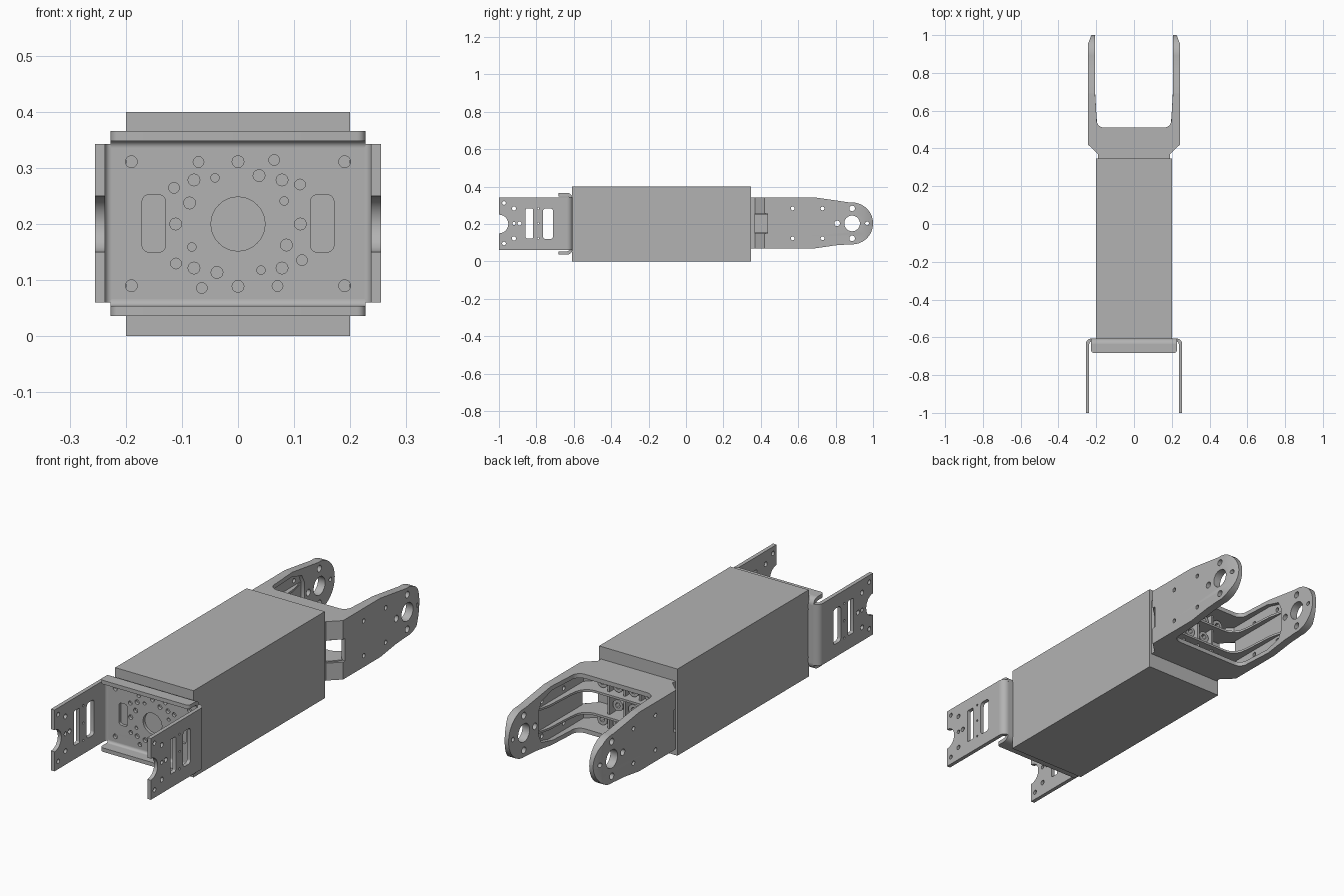
import bpy, bmesh, math
from mathutils import Vector

if "Cube" in bpy.data.objects:
    bpy.data.objects.remove(bpy.data.objects["Cube"])

grey = bpy.data.materials.new("light_grey")
grey.diffuse_color = (0.45, 0.45, 0.45, 1)
grey.use_nodes = True
grey.node_tree.nodes["Principled BSDF"].inputs["Base Color"].default_value = grey.diffuse_color
CZ = 0.203  # height of the long axis

MAPS = {'x': lambda u, v, w: Vector((w, u, v)),   # profile in y,z
        'y': lambda u, v, w: Vector((u, w, v)),   # profile in x,z
        'z': lambda u, v, w: Vector((u, v, w))}   # profile in x,y


def arc(cx, cy, r, a0, a1, n=12):
    return [(cx + r * math.cos(math.radians(a0 + (a1 - a0) * i / n)),
             cy + r * math.sin(math.radians(a0 + (a1 - a0) * i / n))) for i in range(n + 1)]


def circle(cx, cy, r, n=20):
    return arc(cx, cy, r, 0, 360 - 360 / n, n - 1)


def rect(x0, x1, y0, y1, r=0):
    if not r:
        return [(x0, y0), (x1, y0), (x1, y1), (x0, y1)]
    return (arc(x1 - r, y1 - r, r, 0, 90, 5) + arc(x0 + r, y1 - r, r, 90, 180, 5)
            + arc(x0 + r, y0 + r, r, 180, 270, 5) + arc(x1 - r, y0 + r, r, 270, 360, 5))


def plate(name, axis, w0, w1, outer, holes=(), edit=None):
    """Extrude a 2D outline with holes from w0 to w1 along an axis."""
    cu = bpy.data.curves.new(name, 'CURVE')
    cu.dimensions, cu.fill_mode, cu.extrude = '2D', 'BOTH', abs(w1 - w0) / 2
    for loop in [outer, *holes]:
        sp = cu.splines.new('POLY')
        sp.points.add(len(loop) - 1)
        for p, (u, v) in zip(sp.points, loop):
            p.co = (u, v, 0, 1)
        sp.use_cyclic_u = True
    tmp = bpy.data.objects.new(name + "_outline", cu)
    bpy.context.collection.objects.link(tmp)
    bpy.context.view_layer.update()
    me = bpy.data.meshes.new_from_object(tmp.evaluated_get(bpy.context.evaluated_depsgraph_get()))
    bpy.data.objects.remove(tmp)
    bm = bmesh.new()
    bm.from_mesh(me)
    for v in bm.verts:
        v.co = MAPS[axis](v.co.x, v.co.y, v.co.z + (w0 + w1) / 2)
    bmesh.ops.remove_doubles(bm, verts=bm.verts, dist=1e-5)
    if edit:
        edit(bm)
    bmesh.ops.recalc_face_normals(bm, faces=bm.faces)
    bm.to_mesh(me)
    bm.free()
    me.name = name
    me.materials.clear()
    me.materials.append(grey)
    ob = bpy.data.objects.new(name, me)
    bpy.context.collection.objects.link(ob)
    bpy.ops.object.select_all(action='DESELECT')
    ob.select_set(True)
    bpy.context.view_layer.objects.active = ob
    bpy.ops.object.shade_smooth_by_angle(angle=math.radians(30))
    return ob


def flip(loop, s):
    return [(u * s, v) for u, v in loop]


# main body
plate("body", 'y', -0.61, 0.348, rect(-0.2, 0.2, 0, 0.4))

# front bracket: base plate with hole pattern
holes = [circle(0, 0.2, 0.048, 40)]
for k in range(4):
    for radius, ang, r in ((0.111, 0, .0105), (0.111, 45, .0105), (0.131, 32.5, .0095),
                           (0.131, 60.5, .0095), (0.092, 26.5, .0075), (0.094, 66.5, .0105)):
        a = math.radians(ang + 90 * k)
        holes.append(circle(radius * math.cos(a), 0.2 + radius * math.sin(a), r))
for s in (-1, 1):
    holes += [circle(s * 0.19, z, .0105) for z in (0.09, 0.311)]
    holes.append(flip(rect(0.129, 0.171, 0.15, 0.252, 0.012), s))
plate("bracket_base", 'y', -0.624, -0.606, rect(-0.225, 0.225, 0.066, 0.336), holes)

# bracket side flanges with their bends
flange = [(-0.636, 0.06), (-0.636, 0.343), (-1, 0.343)] + arc(-1, 0.2, 0.05, 90, -90, 16) + [(-1, 0.06)]
fholes = [rect(-0.857, -0.818, 0.123, 0.283, 0.006), rect(-0.765, -0.71, 0.12, 0.283, 0.015)]
fholes += [circle(y, z, r) for y, z, r in (
    (-.973, .312, .01), (-.973, .096, .01), (-.92, .283, .011), (-.92, .123, .011), (-.92, .203, .009),
    (-.89, .203, .011), (-.79, .283, .005), (-.79, .123, .005), (-.79, .203, .005))]
bend = arc(0, 0, 0.03, 0, 90, 8) + arc(0, 0, 0.012, 90, 0, 8)
for s, side in ((1, "right"), (-1, "left")):
    plate("bracket_flange_" + side, 'x', s * 0.237, s * 0.255, flange, fholes)
    plate("bracket_bend_" + side, 'z', 0.06, 0.343, [(s * (0.225 + u), -0.636 + v) for u, v in bend])

# bracket top and bottom lips
lip = [(-0.227, -0.636), (0.227, -0.636)] + arc(0.212, -0.668, 0.015, 0, -90, 5) + arc(-0.212, -0.668, 0.015, 270, 180, 5)
for s, side, z in ((1, "top", 0.336), (-1, "bottom", 0.066)):
    plate("bracket_lip_" + side, 'z', z + s * 0.012, z + s * 0.03, lip)
    plate("bracket_lip_bend_" + side, 'x', -0.227, 0.227, [(-0.636 + v, z + s * u) for u, v in bend])

# rear yoke: back plate, outer shelves and inner ribs
plate("yoke_back", 'y', 0.348, 0.37, rect(-0.19, 0.19, 0.07, 0.342))


def u_shape(half):
    return half + [(-x, y) for x, y in reversed(half)]


shelf = u_shape([(0.19, 0.348), (0.19, 0.37), (0.243, 0.42), (0.243, 0.69), (0.206, 0.69), (0.198, 0.56)]
                + arc(0.158, 0.55, 0.04, 0, -90, 8))
rib = u_shape([(0.18, 0.36), (0.18, 0.37), (0.23, 0.425), (0.23, 0.8), (0.206, 0.7), (0.198, 0.56)]
              + arc(0.13, 0.54, 0.065, 0, -90, 8))
for name, prof, z0, z1 in (("yoke_shelf_top", shelf, 0.322, 0.342), ("yoke_shelf_bottom", shelf, 0.07, 0.09),
                           ("yoke_rib_upper", rib, 0.25, 0.26), ("yoke_rib_lower", rib, 0.145, 0.155)):
    plate(name, 'z', z0, z1, prof)

# yoke arms: full outer skin, then an inner rim that leaves a recess


def tip_taper(bm):
    bmesh.ops.bisect_plane(bm, geom=bm.verts[:] + bm.edges[:] + bm.faces[:],
                           plane_co=(0, 0.955, 0), plane_no=(0, 1, 0))
    for v in bm.verts:
        if v.co.y > 0.955 and abs(v.co.x) > 0.24:
            v.co.x -= math.copysign((v.co.y - 0.955) * 0.38, v.co.x)


top_edge = [(0.435, 0.342), (0.69, 0.342), (0.8, 0.326)]
outline = top_edge + arc(0.888, CZ, 0.112, 95, -95, 28) + [(y, 0.412 - z) for y, z in reversed(top_edge)]
hub = [circle(0.888, CZ, 0.042, 32), circle(0.888, 0.283, 0.015), circle(0.888, 0.123, 0.015),
       circle(0.808, CZ, 0.015), circle(0.968, CZ, 0.01)]
screws = [circle(y, z, 0.01) for y in (0.57, 0.73) for z in (0.123, 0.283)]
rim = outline + [(0.435, 0.09), (0.68, 0.09), (0.76, 0.11), (0.78, 0.15),
                 (0.78, 0.26), (0.76, 0.3), (0.68, 0.322), (0.435, 0.322)]
wall = [(0.19, 0.348), (0.19, 0.37), (0.243, 0.42), (0.243, 0.436), (0.225, 0.436),
        (0.225, 0.428), (0.17, 0.375), (0.17, 0.348)]
for s, side in ((1, "right"), (-1, "left")):
    plate("yoke_arm_" + side, 'x', s * 0.225, s * 0.243, outline, hub + screws, tip_taper)
    plate("yoke_arm_rim_" + side, 'x', s * 0.206, s * 0.225, rim, hub)
    for part, z0, z1 in (("lower", 0.09, 0.15), ("upper", 0.255, 0.322)):
        plate(f"yoke_corner_{part}_{side}", 'z', z0, z1, flip(wall, s))

# screw bosses and stiffeners inside the yoke
for x, z in [(x, z) for x in (-0.12, -0.04, 0.04, 0.12) for z in (0.118, 0.29)] + [(-0.04, CZ), (0.04, CZ)]:
    plate("yoke_boss", 'y', 0.368, 0.44, circle(x, z, 0.026), [circle(x, z, 0.013, 6)])
for x in (-0.08, 0, 0.08):
    plate("yoke_stiffener", 'y', 0.368, 0.45, rect(x - 0.005, x + 0.005, 0.085, 0.325))
